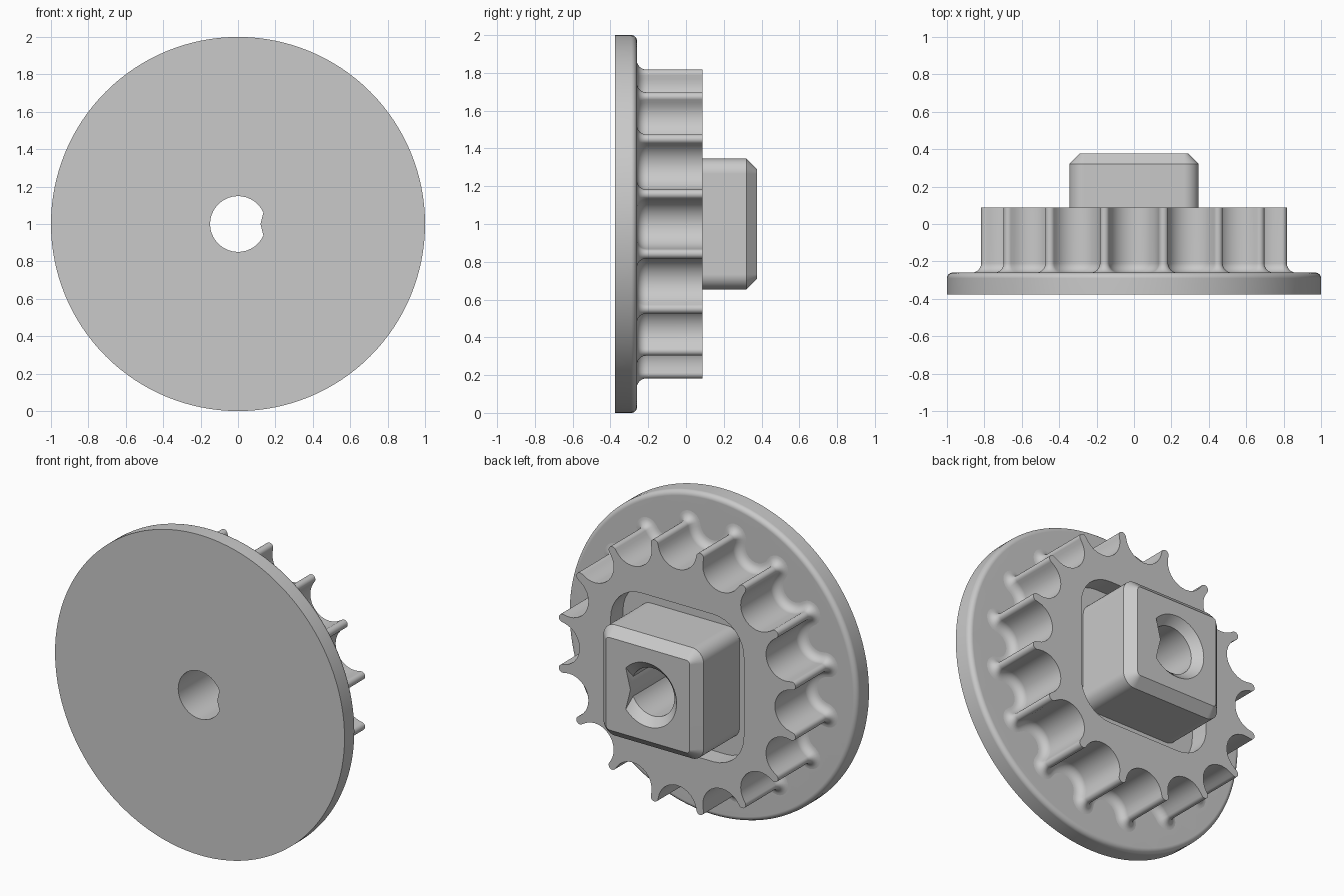
import bpy, bmesh
from math import sin, cos, pi, tau, atan2, acos, hypot, radians, sqrt
from mathutils import Vector

cube = bpy.data.objects.get("Cube")
if cube:
    bpy.data.objects.remove(cube, do_unlink=True)

GREY = (0.585, 0.585, 0.585, 1)
metal = bpy.data.materials.new("plain grey")
metal.diffuse_color = GREY
metal.use_nodes = True
metal.node_tree.nodes["Principled BSDF"].inputs["Base Color"].default_value = GREY

# Depth stations along y, front to back
FRONT, FLANGE, FLOOR, GEAR, BACK = -0.377, -0.26, -0.035, 0.087, 0.377
TEETH, FILLET, EDGE, CHAMFER = 16, 0.05, 0.03, 0.057
HUB, HUB_ROUND, BORE, SINK = 0.346, 0.08, 0.149, 0.05


# Outlines: counter-clockwise (x, z) loops around the axle
def arc(cx, cz, r, start, end, steps):
    return [(cx + r * cos(start + (end - start) * i / steps),
             cz + r * sin(start + (end - start) * i / steps)) for i in range(steps + 1)]


def circle(r):
    return arc(0, 0, r, 0, tau, 128)[:-1]


def rounded_square(half, r):
    c = half - r
    loop = []
    for k, (sx, sz) in enumerate([(1, 1), (-1, 1), (-1, -1), (1, -1)]):
        loop += arc(sx * c, sz * c, r, k * pi / 2, (k + 1) * pi / 2, 8)
    return loop


def sprocket(grow):
    """Round valleys joined by short flanks to small round tooth tips."""
    valley_r, tip_r, valley_c, tip_c = 0.132, 0.025, 0.807, 0.808
    half = pi / TEETH
    tx, tz = tip_c * cos(half), tip_c * sin(half)
    contact = atan2(tz, tx - valley_c) + acos((valley_r + tip_r) / hypot(tx - valley_c, tz))
    tooth = arc(valley_c, 0, valley_r - grow, tau - contact, contact, 14)
    tooth += arc(tx, tz, tip_r + grow, contact - pi, pi - contact + 2 * half, 10)
    loop = []
    for k in range(TEETH):
        c, s = cos(2 * half * k), sin(2 * half * k)
        loop += [(x * c - z * s, x * s + z * c) for x, z in tooth]
    return loop


def keyed_bore(r):
    """Round hole cut short on the left by a fixed, pointed key."""
    tip, slope = 0.12, 0.25
    a, b, c = 1 + slope ** 2, tip * slope, tip ** 2 - r ** 2
    z = (sqrt(b * b - a * c) - b) / a
    key = atan2(z, tip + slope * z)
    return arc(0, 0, r, key, tau - key, 56) + [(tip, 0)]


# Mesh helpers
def ring(bm, loop, y):
    return [bm.verts.new((x, y, z + 1)) for x, z in loop]


def skin(bm, rings):
    for a, b in zip(rings, rings[1:]):
        for i in range(len(a)):
            j = (i + 1) % len(a)
            bm.faces.new((a[i], b[i], b[j], a[j]))


def flat_face(bm, outer, inner, facing):
    """Fill the flat area between two rings."""
    edges = []
    for loop in (outer, inner):
        for a, b in zip(loop, loop[1:] + loop[:1]):
            edges.append(bm.edges.get((a, b)) or bm.edges.new((a, b)))
    normal = Vector((0, facing, 0))
    made = bmesh.ops.triangle_fill(bm, use_beauty=True, edges=edges, normal=normal)
    for f in made["geom"]:
        if isinstance(f, bmesh.types.BMFace):
            f.normal_update()
            if f.normal.dot(normal) < 0:
                f.normal_flip()


def finish(bm, name):
    mesh = bpy.data.meshes.new(name)
    bm.to_mesh(mesh)
    bm.free()
    mesh.materials.append(metal)
    ob = bpy.data.objects.new(name, mesh)
    bpy.context.collection.objects.link(ob)
    bpy.ops.object.select_all(action='DESELECT')
    ob.select_set(True)
    bpy.context.view_layer.objects.active = ob
    bpy.ops.object.shade_smooth_by_angle(angle=radians(30))
    weighted = ob.modifiers.new("flat caps", 'WEIGHTED_NORMAL')
    weighted.keep_sharp = True


quarter = [i * pi / 12 for i in range(7)]

# Flange disc with a rounded rear rim
bm = bmesh.new()
rings = [ring(bm, circle(1), FRONT)]
rings += [ring(bm, circle(1 - EDGE + EDGE * cos(t)), FLANGE - EDGE + EDGE * sin(t)) for t in quarter]
skin(bm, rings)
flat_face(bm, rings[0], ring(bm, keyed_bore(BORE), FRONT), -1)
flat_face(bm, rings[-1], ring(bm, sprocket(FILLET), FLANGE), 1)
finish(bm, "flange")

# Toothed ring, filleted into the flange, with a square recess
bm = bmesh.new()
rings = [ring(bm, sprocket(FILLET * (1 - sin(t))), FLANGE + FILLET * (1 - cos(t))) for t in quarter]
rings.append(ring(bm, sprocket(0), GEAR))
skin(bm, rings)
recess = [ring(bm, rounded_square(0.46, 0.21), y) for y in (GEAR, FLOOR)]
skin(bm, recess)
flat_face(bm, rings[-1], recess[0], 1)
flat_face(bm, recess[1], ring(bm, rounded_square(HUB, HUB_ROUND), FLOOR), 1)
finish(bm, "toothed_ring")

# Square hub with chamfered end and countersunk, keyed bore
bm = bmesh.new()
block = [ring(bm, rounded_square(HUB, HUB_ROUND), y) for y in (FLOOR, BACK - CHAMFER)]
block.append(ring(bm, rounded_square(HUB - CHAMFER, HUB_ROUND - CHAMFER), BACK))
skin(bm, block)
bore = [ring(bm, keyed_bore(BORE + SINK), BACK), ring(bm, keyed_bore(BORE), BACK - SINK),
        ring(bm, keyed_bore(BORE), FRONT)]
skin(bm, bore)
flat_face(bm, block[-1], bore[0], 1)
finish(bm, "hub")
